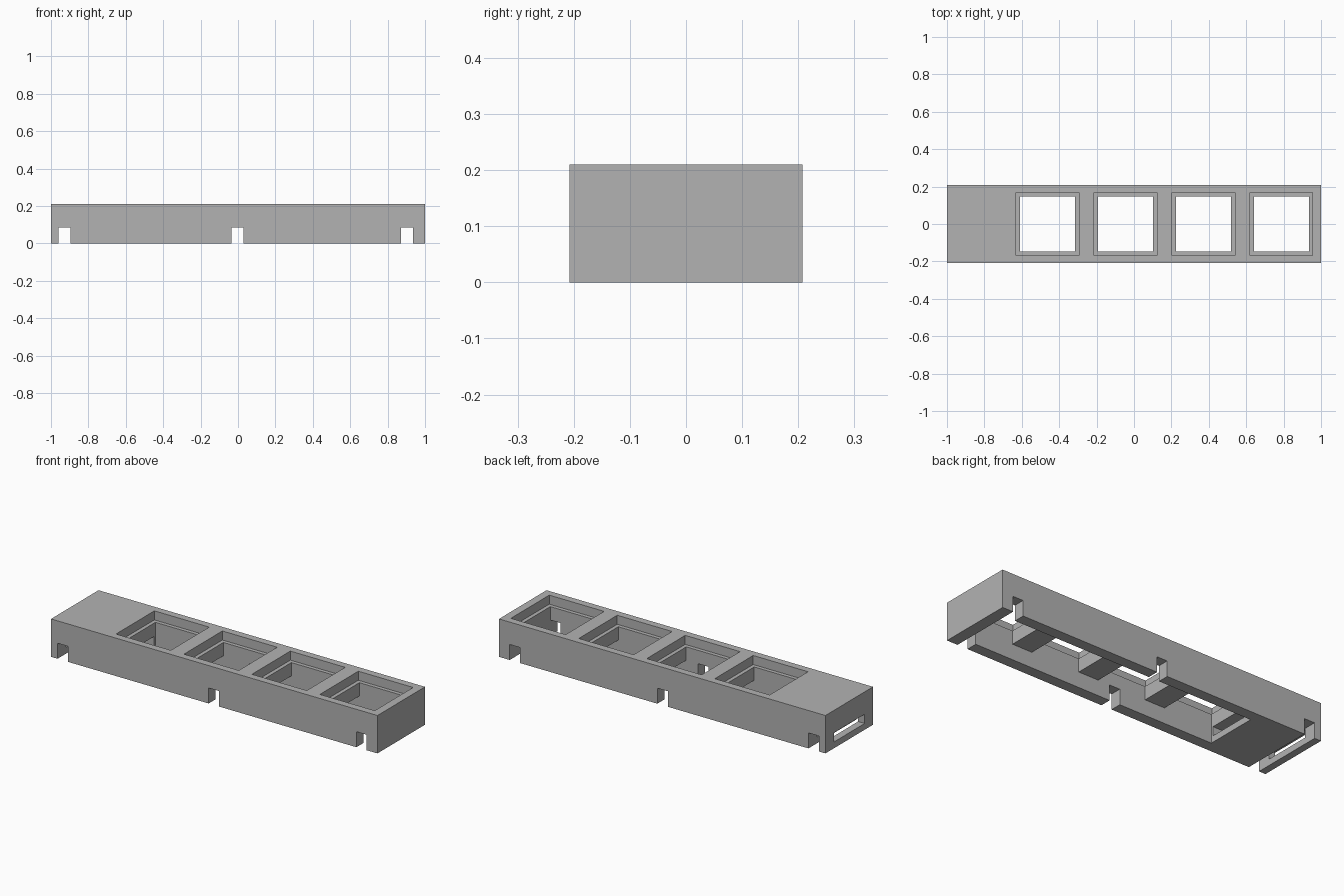
import bpy
import bmesh
from mathutils import Vector

old = bpy.data.objects.get("Cube")
if old:
    bpy.data.objects.remove(old, do_unlink=True)

# Main sizes
HALF_W = 0.208      # half depth of the body
HEIGHT = 0.21
HOLE = 0.147        # half size of each square opening
RECESS = 0.168      # half size of the stepped rim around it
NOTCH_H = 0.086
FIRST, PITCH, COUNT = -0.462, 0.4165, 4
CENTRES = [FIRST + i * PITCH for i in range(COUNT)]
INNER_LEFT = CENTRES[-1] + HOLE
INNER_RIGHT = CENTRES[0] - HOLE

grey = bpy.data.materials.new("plain grey")
grey.use_nodes = True
COLOUR = (0.45, 0.45, 0.45, 1)
grey.diffuse_color = COLOUR
grey.node_tree.nodes["Principled BSDF"].inputs["Base Color"].default_value = COLOUR


def box(name, low, high):
    """Axis-aligned box between two corners."""
    low, high = Vector(low), Vector(high)
    bm = bmesh.new()
    bmesh.ops.create_cube(bm, size=1)
    for v in bm.verts:
        v.co = [high[i] if v.co[i] > 0 else low[i] for i in range(3)]
    mesh = bpy.data.meshes.new(name)
    bm.to_mesh(mesh)
    bm.free()
    mesh.materials.append(grey)
    obj = bpy.data.objects.new(name, mesh)
    bpy.context.collection.objects.link(obj)
    return obj


def carve(target, low, high):
    """Cut a box out of the target and discard the cutter."""
    cutter = box("cutter", low, high)
    cutter.hide_render = True
    mod = target.modifiers.new("cut", 'BOOLEAN')
    mod.operation = 'DIFFERENCE'
    mod.solver = 'EXACT'
    mod.object = cutter
    bpy.context.view_layer.objects.active = target
    bpy.ops.object.modifier_apply(modifier=mod.name)
    bpy.data.objects.remove(cutter, do_unlink=True)


# Solid housing block
housing = box("housing", (-1, -HALF_W, 0), (1, HALF_W, HEIGHT))

# Shared cavity underneath, leaving cross webs above it
carve(housing, (INNER_RIGHT, -HOLE, -0.1), (INNER_LEFT, HOLE, NOTCH_H))

# Square openings with a stepped rim
for cx in CENTRES:
    carve(housing, (cx - HOLE, -HOLE, 0.05), (cx + HOLE, HOLE, 0.3))
    carve(housing, (cx - RECESS, -RECESS, HEIGHT - 0.05), (cx + RECESS, RECESS, 0.3))

# Notches across the bottom edge; the one at the right end is a full channel
for low_x, high_x in ((-0.96, -0.896), (-0.034, 0.03), (0.871, INNER_LEFT)):
    carve(housing, (low_x, -0.3, -0.1), (high_x, 0.3, NOTCH_H))

# Flat passage from the right end into the cavity
carve(housing, (-1.1, -0.135, 0.035), (-0.55, 0.135, NOTCH_H))

# Merge leftover coplanar faces
bm = bmesh.new()
bm.from_mesh(housing.data)
bmesh.ops.remove_doubles(bm, verts=bm.verts, dist=0.0001)
bmesh.ops.dissolve_limit(bm, angle_limit=0.01, verts=bm.verts, edges=bm.edges)
bm.to_mesh(housing.data)
bm.free()
